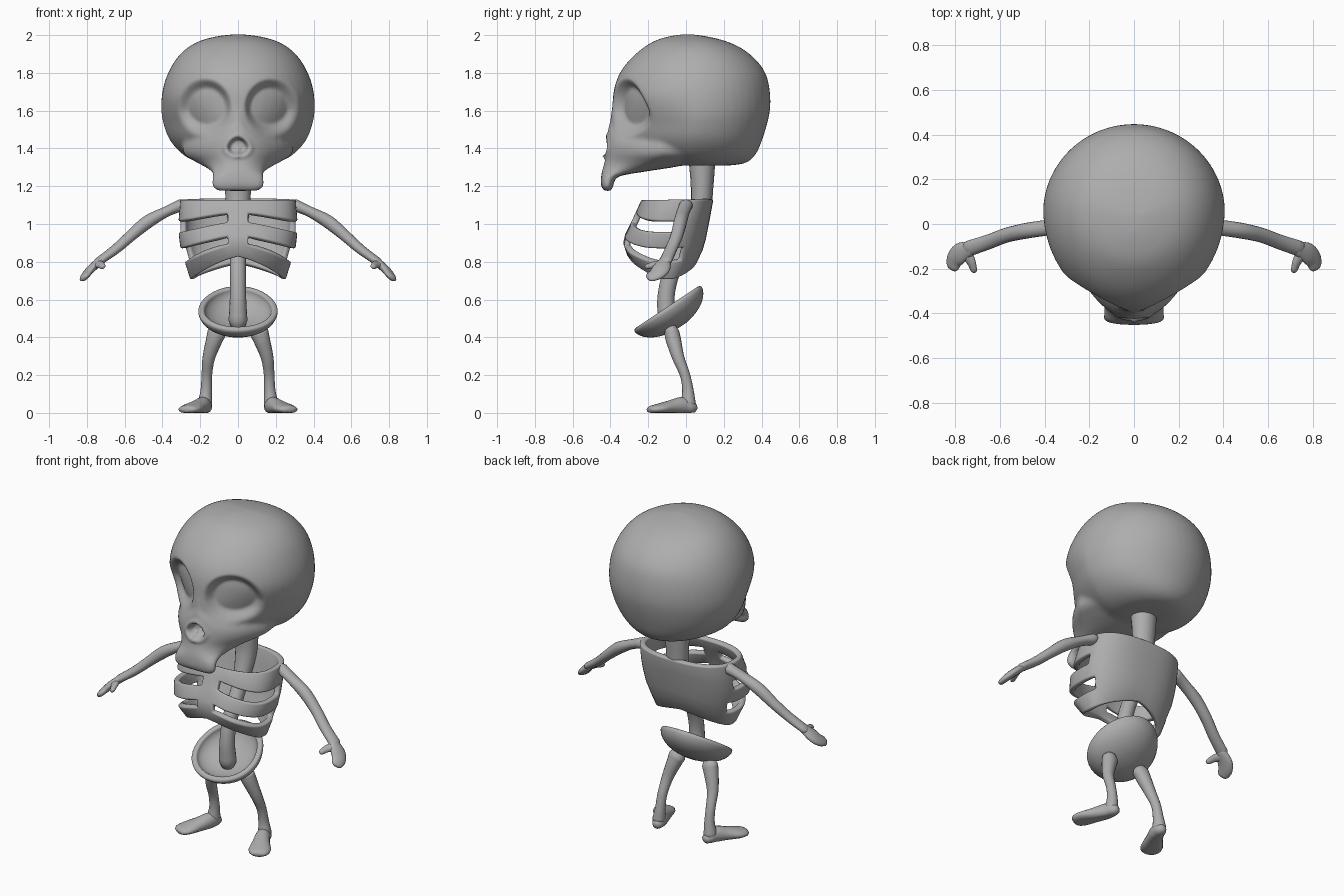
import bpy, bmesh, math
from mathutils import Vector

if "Cube" in bpy.data.objects:
    bpy.data.objects.remove(bpy.data.objects["Cube"])

bone = bpy.data.materials.new("bone_grey")
bone.diffuse_color = (0.42, 0.42, 0.42, 1)
bone.use_nodes = True
bone.node_tree.nodes["Principled BSDF"].inputs["Base Color"].default_value = bone.diffuse_color


def make(name, verts, faces):
    me = bpy.data.meshes.new(name)
    me.from_pydata([tuple(v) for v in verts], [], faces)
    bm = bmesh.new()
    bm.from_mesh(me)
    bmesh.ops.recalc_face_normals(bm, faces=bm.faces)
    bm.to_mesh(me)
    bm.free()
    me.materials.append(bone)
    me.shade_smooth()
    ob = bpy.data.objects.new(name, me)
    bpy.context.collection.objects.link(ob)
    return ob


def add(ob, kind, **settings):
    m = ob.modifiers.new(kind.lower(), kind)
    for k, v in settings.items():
        setattr(m, k, v)
    return m


def power(v, p):
    return math.copysign(abs(v) ** p, v)


def smooth(t):
    t = min(max(t, 0), 1)
    return t * t * (3 - 2 * t)


def lerp_table(table, z):
    """Interpolate rows sorted by rising first value."""
    if z <= table[0][0]:
        return table[0][1:]
    for a, b in zip(table, table[1:]):
        if z <= b[0]:
            t = (z - a[0]) / (b[0] - a[0])
            return [p + (q - p) * t for p, q in zip(a[1:], b[1:])]
    return table[-1][1:]


def catmull(pts, steps):
    pts = [Vector(p) for p in pts]
    ext = [2 * pts[0] - pts[1]] + pts + [2 * pts[-1] - pts[-2]]
    out = []
    for i in range(1, len(ext) - 2):
        a, b, c, d = ext[i - 1:i + 3]
        for s in range(steps):
            t = s / steps
            out.append(0.5 * (2 * b + (c - a) * t + (2 * a - 5 * b + 4 * c - d) * t * t
                              + (3 * b - a - 3 * c + d) * t ** 3))
    return out + [pts[-1]]


def bridge(rings, n):
    """Skin equal-sized rings and close both ends."""
    faces = [(r * n + i, r * n + (i + 1) % n, (r + 1) * n + (i + 1) % n, (r + 1) * n + i)
             for r in range(rings - 1) for i in range(n)]
    return faces + [tuple(range(n)), tuple(range((rings - 1) * n, rings * n))]


def limb(name, pts, up=(0, 0, 1), mirror=True, n=16):
    """Rounded tube through (x, y, z, half_width, half_height) points."""
    path = catmull(pts, 5)
    verts = []
    last = len(path) - 1
    spots = [(0, -1, .3), (0, -.75, .7)] + [(i, 0, 1) for i in range(last + 1)] \
        + [(last, .75, .7), (last, 1, .3)]
    for i, push, scale in spots:
        c = path[i]
        tan = (path[min(i + 1, last)].to_3d() - path[max(i - 1, 0)].to_3d()).normalized()
        side = tan.cross(Vector(up)).normalized()
        top = side.cross(tan)
        for k in range(n):
            a = 2 * math.pi * k / n
            v = Vector(c[:3]) + tan * push * min(c[3], c[4]) \
                + scale * (side * c[3] * math.cos(a) + top * c[4] * math.sin(a))
            v.z = max(v.z, 0)
            verts.append(v)
    ob = make(name, verts, bridge(len(spots), n))
    if mirror:
        add(ob, 'MIRROR')
    return ob


# skull: cranium and snout stacks of (z, half_width, front_y, back_y), fused
cranium = [(1.31, .12, -.05, .24), (1.325, .21, -.14, .32), (1.37, .295, -.28, .37),
           (1.45, .365, -.37, .405), (1.55, .40, -.39, .435), (1.63, .407, -.39, .447),
           (1.72, .397, -.38, .442), (1.80, .37, -.35, .42), (1.87, .33, -.298, .37),
           (1.93, .272, -.23, .295), (1.97, .20, -.165, .205), (1.993, .115, -.09, .11),
           (2.003, .04, -.03, .04)]
snout = [(1.175, .11, -.435, -.395), (1.20, .14, -.45, -.385), (1.25, .137, -.45, -.36),
         (1.28, .145, -.445, -.20), (1.305, .18, -.437, -.04), (1.335, .235, -.43, .08),
         (1.37, .285, -.425, .15), (1.43, .285, -.42, .15), (1.49, .19, -.415, .05),
         (1.54, .09, -.405, 0), (1.64, .035, -.39, 0)]


def stack(rows, mid, square, taper, base, n=48):
    verts = []
    path = catmull(rows, 4)
    for z, w, yf, yb in path:
        m = .05 if mid else (yf + yb) / 2
        k = taper * (smooth((1.7 - z) / .2) if mid else smooth((z - 1.25) / .1))
        for i in range(n):
            a = 2 * math.pi * i / n
            s, c = power(math.sin(a), square), power(math.cos(a), square)
            x = w * s * (1 - k * max(c, 0))
            verts.append((x, m - c * (m - yf if c > 0 else yb - m), z))
    faces = [tuple(j + base for j in f) for f in bridge(len(path), n)]
    return verts, faces


cv, cf = stack(cranium, True, 1, .22, 0)
sv, sf = stack(snout, False, .8, .4, len(cv))
raw = make("skull", cv + sv, cf + sf)
add(raw, 'REMESH', mode='VOXEL', voxel_size=.011)
add(raw, 'SMOOTH', factor=.5, iterations=16)
fused = bpy.data.meshes.new_from_object(raw.evaluated_get(bpy.context.evaluated_depsgraph_get()))
raw.modifiers.clear()
raw.data = fused

# eye sockets and nose opening pressed into the face
for v in fused.vertices:
    x, y, z = v.co
    if y > -.1:
        continue
    r = math.hypot((abs(x) - .178) / .15, (z - 1.615) / .16)
    soft = .4 if z > 1.6 else .4 + min(1.6 - z, .15) * 1.5
    v.co.y += .055 * smooth((1 - r) / soft)
    v.co.x -= math.copysign(.015, x) * smooth((1 - r) / soft)
    if y < -.3:
        half = .062 - .3 * max(z - 1.40, 0)
        r = math.hypot(x / half, (z - 1.412) / .05)
        v.co.y += .055 * smooth((1 - r) / .4) - .008 * smooth(1 - abs(r - 1.15) / .4)
        # septum
        v.co.y -= .03 * smooth(1 - math.hypot(x / .025, (z - 1.38) / .035))
fused.shade_smooth()

# ribcage: one shell, with gaps left between ribs at the front and sides
cage = [(.70, .25, -.20, .0), (.78, .275, -.28, .05), (.85, .30, -.325, .085),
        (.92, .315, -.335, .105), (1.02, .315, -.285, .125), (1.13, .305, -.235, .145)]
edges = [(1.13, 1.13), (1.065, 1.015), (1.02, .955), (.945, .87), (.90, .80), (.825, .705)]
N = 56
verts, faces = [], []
for mid_z, side_z in edges:
    for i in range(N):
        a = 2 * math.pi * i / N
        s, c = math.sin(a), math.cos(a)
        drop = abs(s) if c > 0 else .35 + .65 * abs(s)
        z = mid_z + (side_z - mid_z) * drop
        w, yf, yb = lerp_table(cage, z)
        m = (yf + yb) / 2
        verts.append((w * power(s, .8), m - power(c, .8) * (yb - yf) / 2, z))
for r in range(len(edges) - 1):
    for i in range(N):
        a = abs((i + .5) / N * 360 - 180)          # 180 = front, 0 = back
        if r % 2 and (75 if r == 1 else 65) < a < 172:
            continue
        j = (i + 1) % N
        faces.append((r * N + i, r * N + j, (r + 1) * N + j, (r + 1) * N + i))
ribs = make("ribcage", verts, faces)
add(ribs, 'SOLIDIFY', thickness=.034, offset=-1)
add(ribs, 'BEVEL', width=.01, segments=3, limit_method='ANGLE', angle_limit=1)

# spine from the skull base down into the pelvis
limb("spine", [(0, .085, 1.33, .077, .07), (0, .085, 1.2, .07, .06), (0, .075, 1.08, .062, .055),
               (0, .02, .92, .045, .045), (0, -.07, .76, .043, .045), (0, -.105, .62, .043, .045),
               (0, -.10, .49, .05, .05)], up=(0, 1, 0), mirror=False)

# pelvis: tilted open bowl
M, R = 40, 9
u, d = Vector((0, .833, .553)), Vector((0, .553, -.833))
centre = Vector((0, -.10, .557))
verts, faces = [], []
for r in range(R):
    t = math.pi / 2 * r / R
    for i in range(M):
        a = 2 * math.pi * i / M
        wide = .212 * (1 - .08 * math.sin(a))
        verts.append(centre + Vector((wide * math.cos(a) * math.cos(t), 0, 0))
                     + u * .215 * math.sin(a) * math.cos(t) + d * .125 * math.sin(t))
for r in range(R - 1):
    for i in range(M):
        j = (i + 1) % M
        faces.append((r * M + i, r * M + j, (r + 1) * M + j, (r + 1) * M + i))
faces.append(tuple(range((R - 1) * M, R * M)))
bowl = make("pelvis", verts, faces)
add(bowl, 'SOLIDIFY', thickness=.035, offset=-1)
add(bowl, 'BEVEL', width=.014, segments=3, limit_method='ANGLE', angle_limit=.9)

# legs and feet
limb("leg", [(.112, -.075, .425, .05, .04), (.128, -.065, .38, .043, .04), (.155, -.04, .29, .033, .032),
             (.165, -.005, .2, .028, .027), (.168, .01, .12, .03, .03), (.175, .012, .05, .038, .04)],
     up=(0, 1, 0))
limb("foot", [(.172, .025, .03, .036, .034), (.185, -.02, .037, .042, .047), (.215, -.08, .03, .05, .038),
              (.248, -.14, .022, .063, .028), (.265, -.178, .018, .055, .022)])

# arms and hands
limb("arm", [(.30, 0, 1.10, .036, .032), (.38, -.015, 1.065, .035, .028), (.48, -.03, 1.01, .035, .035),
             (.57, -.05, .935, .033, .03), (.65, -.08, .865, .033, .026), (.74, -.11, .80, .035, .022)])
limb("hand", [(.73, -.11, .805, .032, .022), (.775, -.13, .765, .047, .022), (.80, -.155, .737, .044, .02),
              (.812, -.19, .718, .034, .016)], up=(.6, 0, .8))
limb("thumb", [(.755, -.12, .785, .032, .02), (.73, -.165, .785, .023, .016),
               (.716, -.205, .775, .016, .013)], up=(.6, 0, .8))
